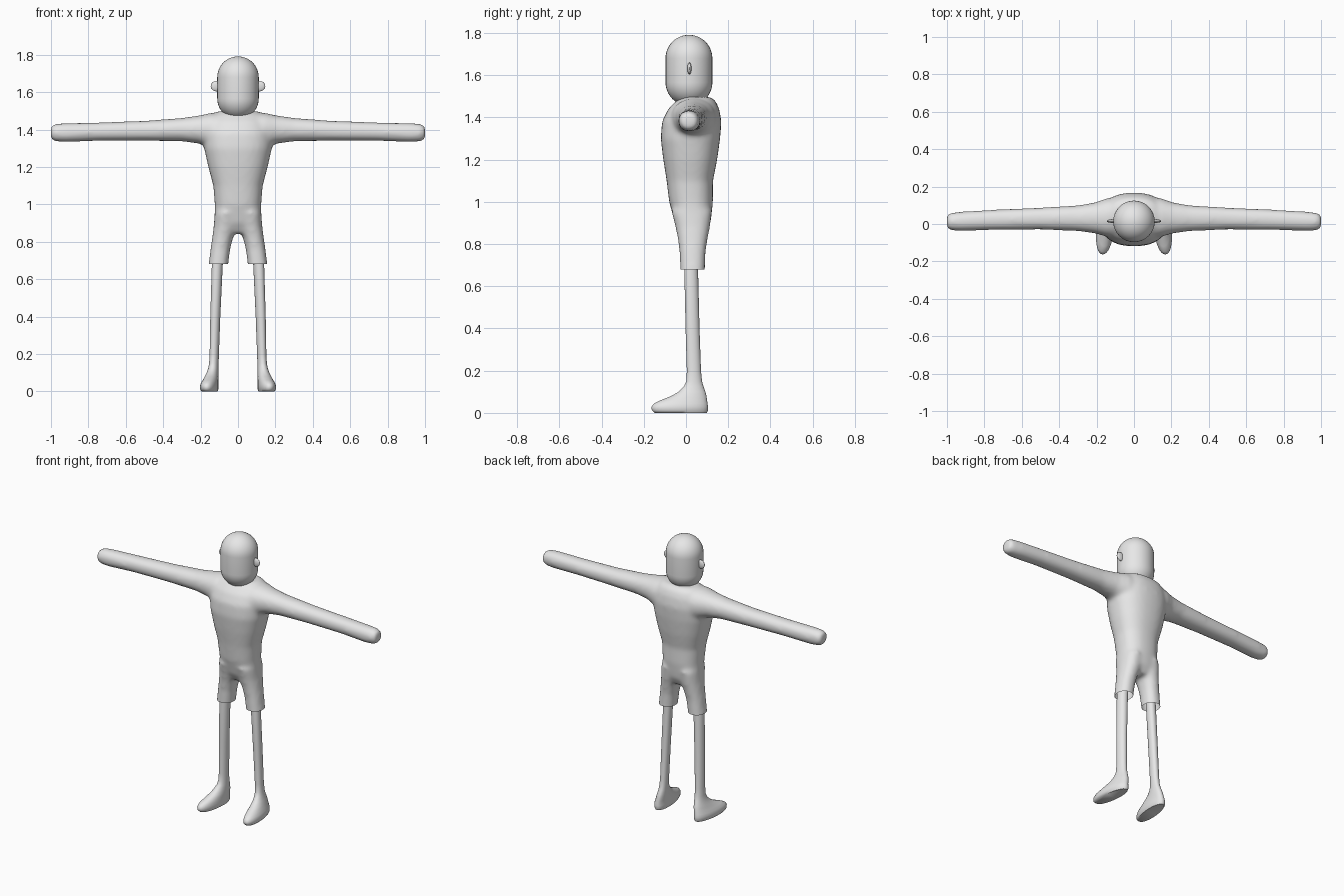
import bpy, bmesh, math
from mathutils import Vector

if "Cube" in bpy.data.objects:
    bpy.data.objects.remove(bpy.data.objects["Cube"])

clay = bpy.data.materials.new("clay grey")
clay.use_nodes = True
GREY = (0.8, 0.8, 0.8, 1)
clay.diffuse_color = GREY
clay.node_tree.nodes["Principled BSDF"].inputs["Base Color"].default_value = GREY


def loft(bm, sections, along="z", sides=32, power=1.0, shear=0.0):
    """Rows of (position, low a, high a, low b, high b) joined into a closed tube."""
    rings = []
    for pos, a0, a1, b0, b1 in sections:
        ring = []
        for i in range(sides):
            t = math.tau * i / sides
            c, s = math.cos(t), math.sin(t)
            a = (a0 + a1) / 2 + (a1 - a0) / 2 * math.copysign(abs(c) ** power, c)
            b = (b0 + b1) / 2 + (b1 - b0) / 2 * math.copysign(abs(s) ** power, s)
            co = (a + shear * (b - 0.04), b, pos) if along == "z" else (pos, a, b)
            ring.append(bm.verts.new(co))
        rings.append(ring)
    for r0, r1 in zip(rings, rings[1:]):
        for i in range(sides):
            j = (i + 1) % sides
            bm.faces.new((r0[i], r0[j], r1[j], r1[i]))
    bm.faces.new(rings[0][::-1])
    bm.faces.new(rings[-1])


def mirror(bm):
    dup = bmesh.ops.duplicate(bm, geom=bm.verts[:] + bm.edges[:] + bm.faces[:])
    for v in dup["geom"]:
        if isinstance(v, bmesh.types.BMVert):
            v.co.x *= -1


def make(name, bm):
    bmesh.ops.recalc_face_normals(bm, faces=bm.faces[:])
    mesh = bpy.data.meshes.new(name)
    bm.to_mesh(mesh)
    bm.free()
    obj = bpy.data.objects.new(name, mesh)
    bpy.context.collection.objects.link(obj)
    mesh.materials.append(clay)
    return obj


def smooth(obj, angle=50):
    bpy.ops.object.select_all(action="DESELECT")
    obj.select_set(True)
    bpy.context.view_layer.objects.active = obj
    bpy.ops.object.shade_smooth_by_angle(angle=math.radians(angle))


# Body: arms and shorts legs for one side, mirrored, then the torso
bm = bmesh.new()
loft(bm, [(0.0, -0.07, 0.14, 1.32, 1.47),
          (0.14, -0.07, 0.14, 1.30, 1.49),
          (0.21, -0.05, 0.115, 1.325, 1.475),
          (0.30, -0.038, 0.10, 1.337, 1.462),
          (0.50, -0.03, 0.088, 1.34, 1.447),
          (0.75, -0.032, 0.077, 1.34, 1.438),
          (0.93, -0.037, 0.066, 1.332, 1.434),
          (0.985, -0.034, 0.06, 1.337, 1.43),
          (1.005, -0.022, 0.048, 1.35, 1.417)], along="x", power=0.92)
loft(bm, [(0.62, 0.057, 0.163, -0.028, 0.09),
          (0.68, 0.052, 0.158, -0.028, 0.09),
          (0.76, 0.042, 0.148, -0.031, 0.093),
          (0.82, 0.027, 0.139, -0.038, 0.102),
          (0.88, 0.006, 0.131, -0.05, 0.114),
          (0.96, 0.0, 0.125, -0.07, 0.124)], power=0.9)
mirror(bm)
torso = [(0.845, 0.10, -0.02, 0.09), (0.90, 0.125, -0.053, 0.117),
         (1.0, 0.125, -0.08, 0.128), (1.1, 0.133, -0.092, 0.128),
         (1.2, 0.16, -0.108, 0.148), (1.3, 0.182, -0.12, 0.162),
         (1.38, 0.185, -0.114, 0.168), (1.44, 0.17, -0.085, 0.158),
         (1.48, 0.14, -0.045, 0.14), (1.497, 0.11, -0.015, 0.115)]
loft(bm, [(z, -x, x, y0, y1) for z, x, y0, y1 in torso], power=0.85)
body = make("body_with_shorts", bm)

# Fuse the parts into one soft skin
bpy.context.view_layer.objects.active = body
remesh = body.modifiers.new("Fuse", "REMESH")
remesh.mode = "VOXEL"
remesh.voxel_size = 0.011
soften = body.modifiers.new("Soften", "SMOOTH")
soften.factor = 0.5
soften.iterations = 14
for name in ("Fuse", "Soften"):
    bpy.ops.object.modifier_apply(modifier=name)

# Cut the open hems and bring the fingertips to full span
bm = bmesh.new()
bm.from_mesh(body.data)
bmesh.ops.bisect_plane(bm, geom=bm.verts[:] + bm.edges[:] + bm.faces[:],
                       plane_co=(0, 0, 0.68), plane_no=(0, 0, 1), clear_inner=True)
span = max(abs(v.co.x) for v in bm.verts)
for v in bm.verts:
    v.co.x /= span
bm.to_mesh(body.data)
bm.free()
body.data.materials.clear()
body.data.materials.append(clay)
smooth(body)

# Legs with feet
bm = bmesh.new()
loft(bm, [(0.0, 0.105, 0.187, -0.148, 0.098),
          (0.012, 0.1, 0.194, -0.162, 0.104),
          (0.03, 0.1, 0.194, -0.163, 0.104),
          (0.045, 0.101, 0.19, -0.15, 0.102),
          (0.06, 0.102, 0.182, -0.12, 0.1),
          (0.08, 0.103, 0.174, -0.07, 0.097),
          (0.10, 0.104, 0.166, -0.035, 0.092),
          (0.125, 0.104, 0.158, -0.01, 0.083),
          (0.15, 0.104, 0.154, 0.002, 0.076),
          (0.20, 0.102, 0.151, 0.004, 0.071),
          (0.40, 0.094, 0.147, -0.002, 0.064),
          (0.68, 0.08, 0.138, -0.008, 0.057),
          (0.80, 0.07, 0.126, -0.005, 0.058)], power=0.95, shear=-0.1)
mirror(bm)
smooth(make("legs_and_feet", bm), 60)

# Capsule head
bm = bmesh.new()
bmesh.ops.create_uvsphere(bm, u_segments=32, v_segments=24, radius=0.111)
for v in bm.verts:
    z = v.co.z
    v.co += Vector((0, 0.014, 1.68 if z > 0.001 else 1.566))
    if abs(z) <= 0.001:
        v.co.z = 1.566
# Add the straight wall between the two domes
equator = [e for e in bm.edges if all(abs(v.co.z - 1.566) < 0.001 for v in e.verts)]
upper = [f for f in bm.faces if max(v.co.z for v in f.verts) > 1.6]
bmesh.ops.split(bm, geom=upper)
bm.verts.ensure_lookup_table()
for f in [f for f in bm.faces if max(v.co.z for v in f.verts) > 1.6]:
    for v in f.verts:
        if abs(v.co.z - 1.566) < 0.001:
            v.co.z = 1.68
rims = [e for e in bm.edges if e.is_boundary]
bmesh.ops.bridge_loops(bm, edges=rims)
smooth(make("head", bm))

# Ears
bm = bmesh.new()
bmesh.ops.create_uvsphere(bm, u_segments=20, v_segments=12, radius=1)
for v in bm.verts:
    v.co = Vector((0.115 + v.co.x * 0.031, 0.016 + v.co.y * 0.01, 1.632 + v.co.z * 0.028))
mirror(bm)
smooth(make("ears", bm))
